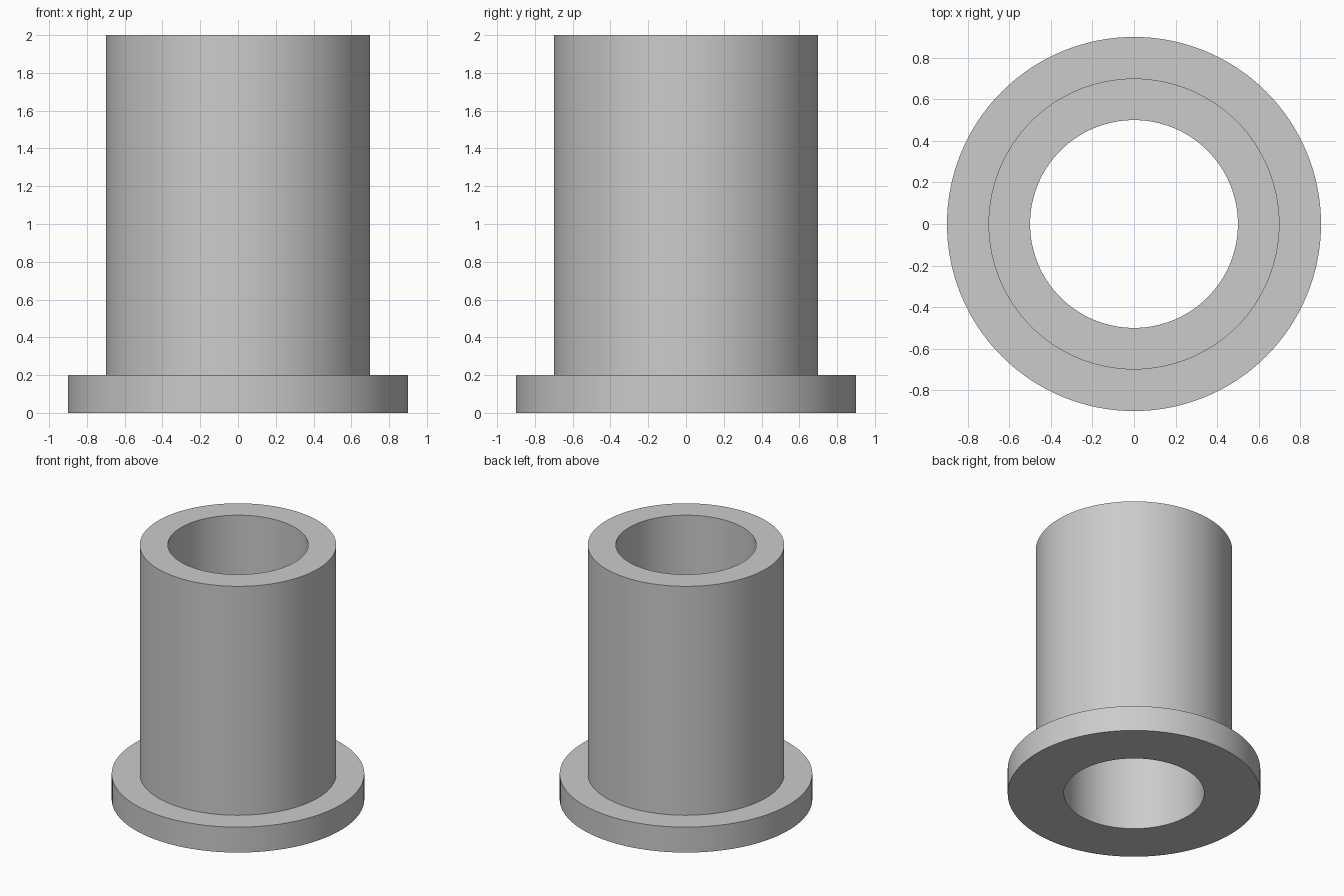
import bpy
import bmesh
from math import cos, sin, tau, radians

cube = bpy.data.objects.get("Cube")
if cube:
    bpy.data.objects.remove(cube, do_unlink=True)

SEGMENTS = 128
BORE, TUBE, FLANGE = 0.5, 0.7, 0.9   # radii
FLANGE_TOP, HEIGHT = 0.2, 2.0

# Plain grey material
grey = bpy.data.materials.new("plain_grey")
grey.use_nodes = True
colour = (0.6, 0.6, 0.6, 1)
grey.diffuse_color = colour
grey.node_tree.nodes["Principled BSDF"].inputs["Base Color"].default_value = colour


def lathe(name, profile, material):
    """Revolve a closed (radius, height) profile about the z axis."""
    bm = bmesh.new()
    rings = [[bm.verts.new((r * cos(tau * i / SEGMENTS), r * sin(tau * i / SEGMENTS), z))
              for i in range(SEGMENTS)] for r, z in profile]
    for k, ring in enumerate(rings):
        upper = rings[(k + 1) % len(rings)]
        for i in range(SEGMENTS):
            j = (i + 1) % SEGMENTS
            bm.faces.new((ring[i], ring[j], upper[j], upper[i]))
    bmesh.ops.recalc_face_normals(bm, faces=bm.faces)
    mesh = bpy.data.meshes.new(name)
    bm.to_mesh(mesh)
    bm.free()
    mesh.materials.append(material)
    obj = bpy.data.objects.new(name, mesh)
    bpy.context.collection.objects.link(obj)
    bpy.ops.object.select_all(action="DESELECT")
    obj.select_set(True)
    bpy.context.view_layer.objects.active = obj
    bpy.ops.object.shade_smooth_by_angle(angle=radians(30))
    return obj


# Flanged sleeve with a through bore
lathe("flanged_bushing", [
    (BORE, 0), (FLANGE, 0), (FLANGE, FLANGE_TOP),
    (TUBE, FLANGE_TOP), (TUBE, HEIGHT), (BORE, HEIGHT),
], grey)
